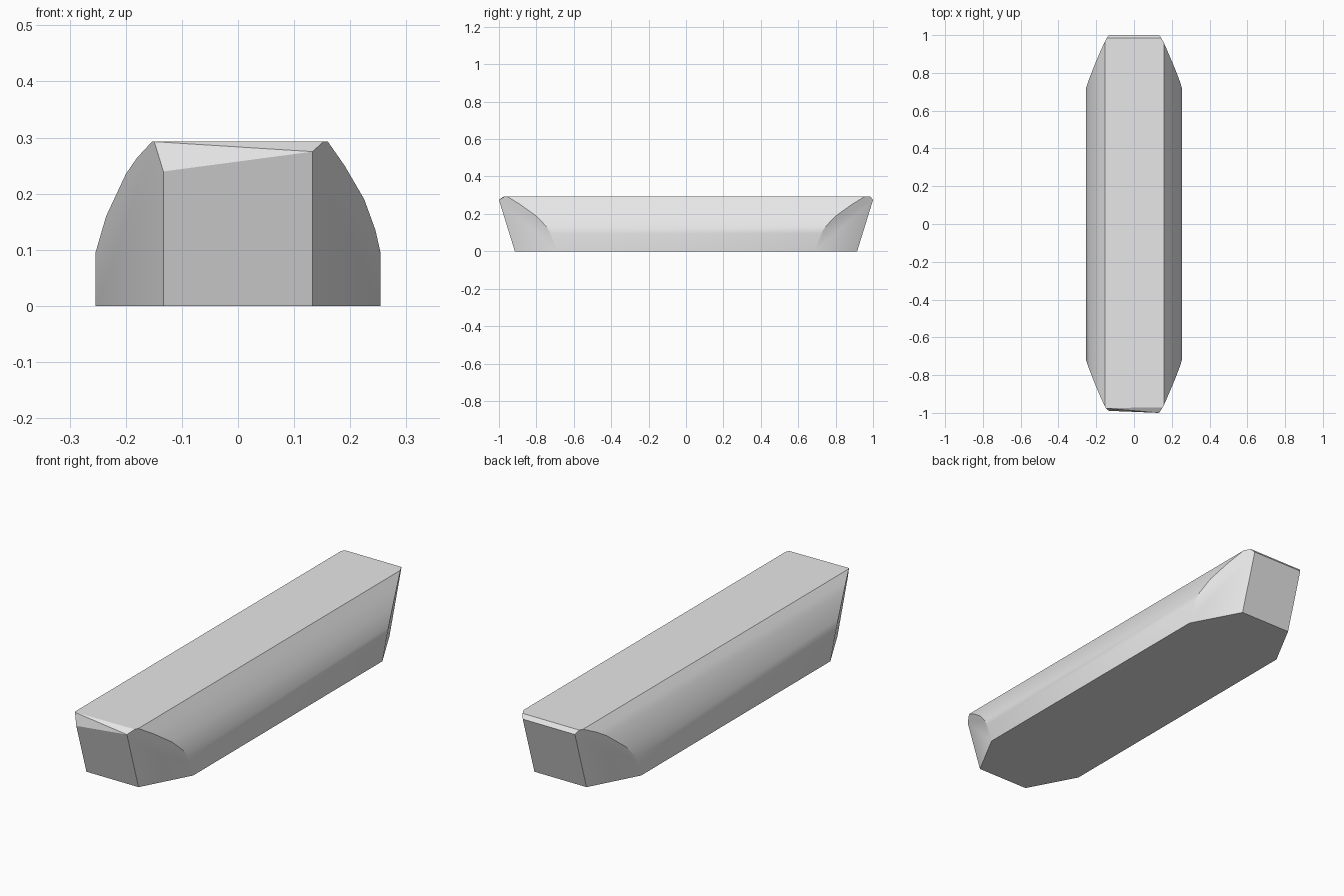
import bpy
import bmesh
from mathutils import Vector

cube = bpy.data.objects.get("Cube")
if cube:
    bpy.data.objects.remove(cube, do_unlink=True)

# Single plain grey
grey = bpy.data.materials.new("plain grey")
grey.use_nodes = True
colour = (0.8, 0.8, 0.8, 1)
grey.diffuse_color = colour
grey.node_tree.nodes["Principled BSDF"].inputs["Base Color"].default_value = colour

HALF_TIP = 0.133    # half width of the flat end faces
HALF_SIDE = 0.254   # half width of the body
FOOT = 0.915        # end face at the base
SIDE_END = 0.69     # where the corner cuts meet the sides
TOP = 0.293
LIP = 0.275         # height of the overhanging end edge
INSIDE = Vector((0, 0, 0.1))


def cut(bm, a, b, c):
    """Slice off everything beyond the plane through three points and cap it."""
    a, b, c = Vector(a), Vector(b), Vector(c)
    normal = (b - a).cross(c - a).normalized()
    if normal.dot(INSIDE - a) > 0:
        normal.negate()
    geom = bm.verts[:] + bm.edges[:] + bm.faces[:]
    bmesh.ops.bisect_plane(bm, geom=geom, dist=1e-6, plane_co=a,
                           plane_no=normal, clear_outer=True)
    rim = [e for e in bm.edges if e.is_boundary]
    if rim:
        bmesh.ops.edgeloop_fill(bm, edges=rim)


# Long body: rounded-shoulder profile extruded from front to back
profile = [(-HALF_SIDE, 0), (HALF_SIDE, 0), (HALF_SIDE, 0.095), (0.245, 0.135),
           (0.225, 0.19), (0.19, 0.25), (0.16, TOP), (-0.153, TOP),
           (-0.18, 0.264), (-0.2, 0.235), (-0.235, 0.16), (-HALF_SIDE, 0.095)]
bm = bmesh.new()
face = bm.faces.new([bm.verts.new((x, -1.1, z)) for x, z in profile])
result = bmesh.ops.extrude_face_region(bm, geom=[face], use_keep_orig=True)
moved = [g for g in result["geom"] if isinstance(g, bmesh.types.BMVert)]
bmesh.ops.translate(bm, verts=moved, vec=(0, 2.2, 0))

# Overhanging ends and their angled corners
for end in (-1, 1):
    cut(bm, (-HALF_TIP, end * FOOT, 0), (HALF_TIP, end * FOOT, 0), (0, end, LIP))
    for side in (-1, 1):
        tip = side * HALF_TIP
        cut(bm, (tip, end * FOOT, 0), (tip, end, LIP),
            (side * HALF_SIDE, end * SIDE_END, 0))

# Small bevels along the top edge of each end
cut(bm, (-0.15, 0.985, TOP), (0.15, 0.985, TOP), (0, 1, LIP))
shoulder, lip_corner = (-0.153, -0.975, TOP), (HALF_TIP, -1, LIP)
cut(bm, shoulder, (0.16, -0.97, TOP), lip_corner)
cut(bm, shoulder, lip_corner, (-HALF_TIP, -0.989, 0.24))

bmesh.ops.remove_doubles(bm, verts=bm.verts[:], dist=0.0005)
bmesh.ops.recalc_face_normals(bm, faces=bm.faces[:])

mesh = bpy.data.meshes.new("long_block")
bm.to_mesh(mesh)
bm.free()
mesh.materials.append(grey)
block = bpy.data.objects.new("long_block", mesh)
bpy.context.collection.objects.link(block)

# Smooth shoulders, crisp edges
bpy.ops.object.select_all(action="DESELECT")
block.select_set(True)
bpy.context.view_layer.objects.active = block
bpy.ops.object.shade_smooth_by_angle(angle=0.52)
